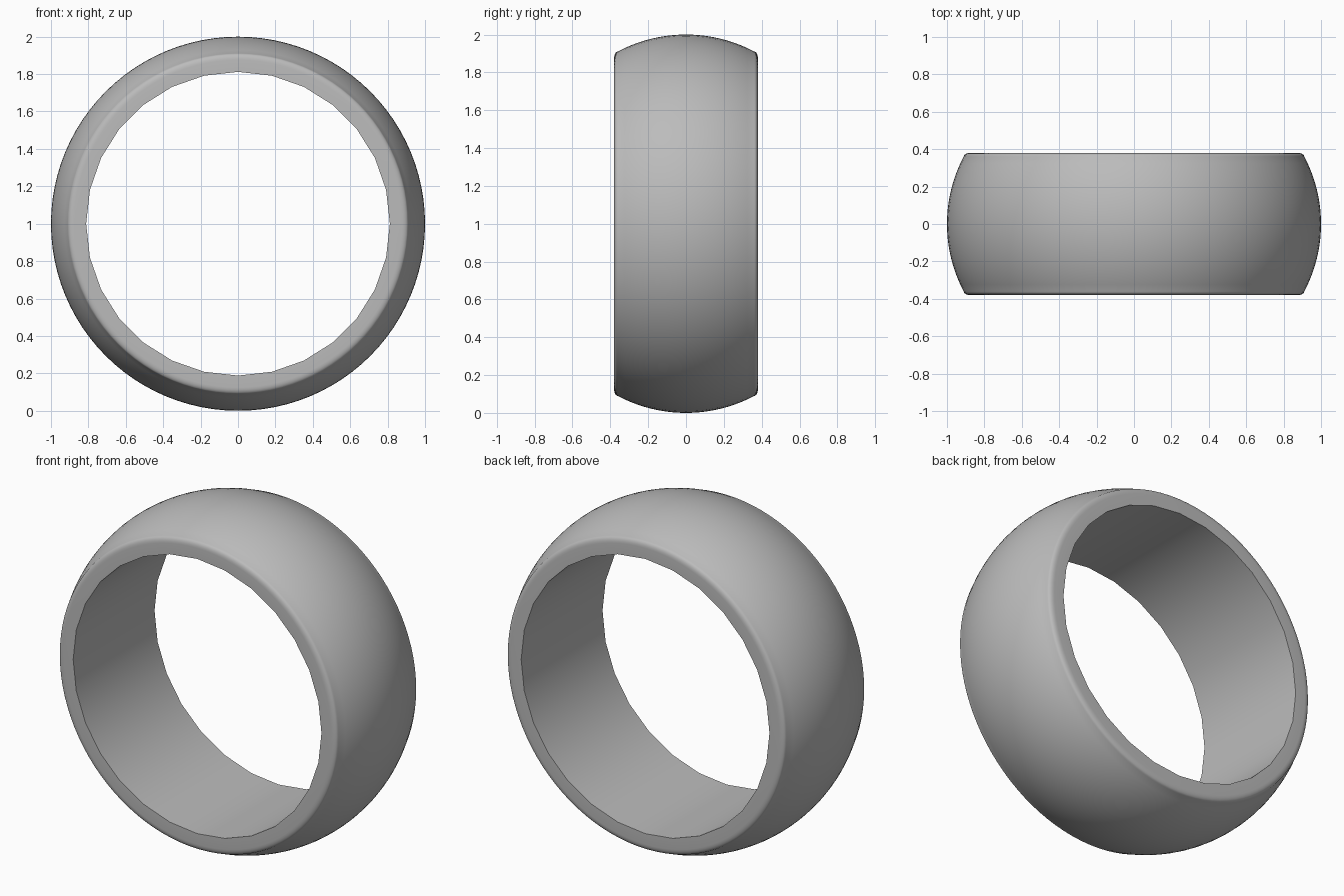
import bpy
import bmesh
from math import radians, pi, sqrt, sin, cos
from mathutils import Matrix

cube = bpy.data.objects.get("Cube")
if cube:
    bpy.data.objects.remove(cube, do_unlink=True)

# Band dimensions
HALF_WIDTH = 0.38
INNER = 0.812
CROWN = 0.77        # radius of the domed outer surface
OUTER_SIDES = 96
INNER_SIDES = 28

# Plain grey metal
grey = bpy.data.materials.new("grey metal")
grey.use_nodes = True
colour = (0.5, 0.5, 0.5, 1)
grey.diffuse_color = colour
grey.node_tree.nodes["Principled BSDF"].inputs["Base Color"].default_value = colour


def dome(y):
    return 1 - CROWN + sqrt(CROWN ** 2 - y ** 2)


# Half of the outer profile as (y, radius): dome, rounded shoulder, flat rim
edge, fillet = 0.36, 0.035
half = [(edge * i / 10, dome(edge * i / 10)) for i in range(11)]
for i in range(1, 6):
    a = pi / 2 * i / 5
    half.append((edge + (HALF_WIDTH - edge) * sin(a),
                 dome(edge) - fillet * (1 - cos(a))))
profile = [(-y, r) for y, r in reversed(half[1:])] + half

bm = bmesh.new()


def ring(y, radius, sides):
    spin = Matrix.Translation((0, y, 1)) @ Matrix.Rotation(pi / 2, 4, 'X')
    return bmesh.ops.create_circle(bm, segments=sides, radius=radius, matrix=spin)["verts"]


def ring_edges(verts):
    ring_set = set(verts)
    return [e for e in {e for v in verts for e in v.link_edges}
            if all(v in ring_set for v in e.verts)]


def bridge(a, b):
    n = len(a)
    for i in range(n):
        j = (i + 1) % n
        bm.faces.new((a[i], a[j], b[j], b[i]))


# Domed outside
outer = [ring(y, r, OUTER_SIDES) for y, r in profile]
for a, b in zip(outer, outer[1:]):
    bridge(a, b)

# Straight bore
bore = [ring(y, INNER, INNER_SIDES) for y in (-HALF_WIDTH, HALF_WIDTH)]
bridge(*bore)

# Flat rims joining the bore to the outside
for o, i in ((outer[0], bore[0]), (outer[-1], bore[1])):
    bmesh.ops.triangle_fill(bm, use_beauty=True, edges=ring_edges(o) + ring_edges(i))

bmesh.ops.recalc_face_normals(bm, faces=bm.faces)
mesh = bpy.data.meshes.new("ring_band")
bm.to_mesh(mesh)
bm.free()
mesh.materials.append(grey)
band = bpy.data.objects.new("ring_band", mesh)
bpy.context.collection.objects.link(band)

# Smooth shading with crisp bore edges
bpy.context.view_layer.objects.active = band
band.select_set(True)
bpy.ops.object.shade_smooth_by_angle(angle=radians(35))
